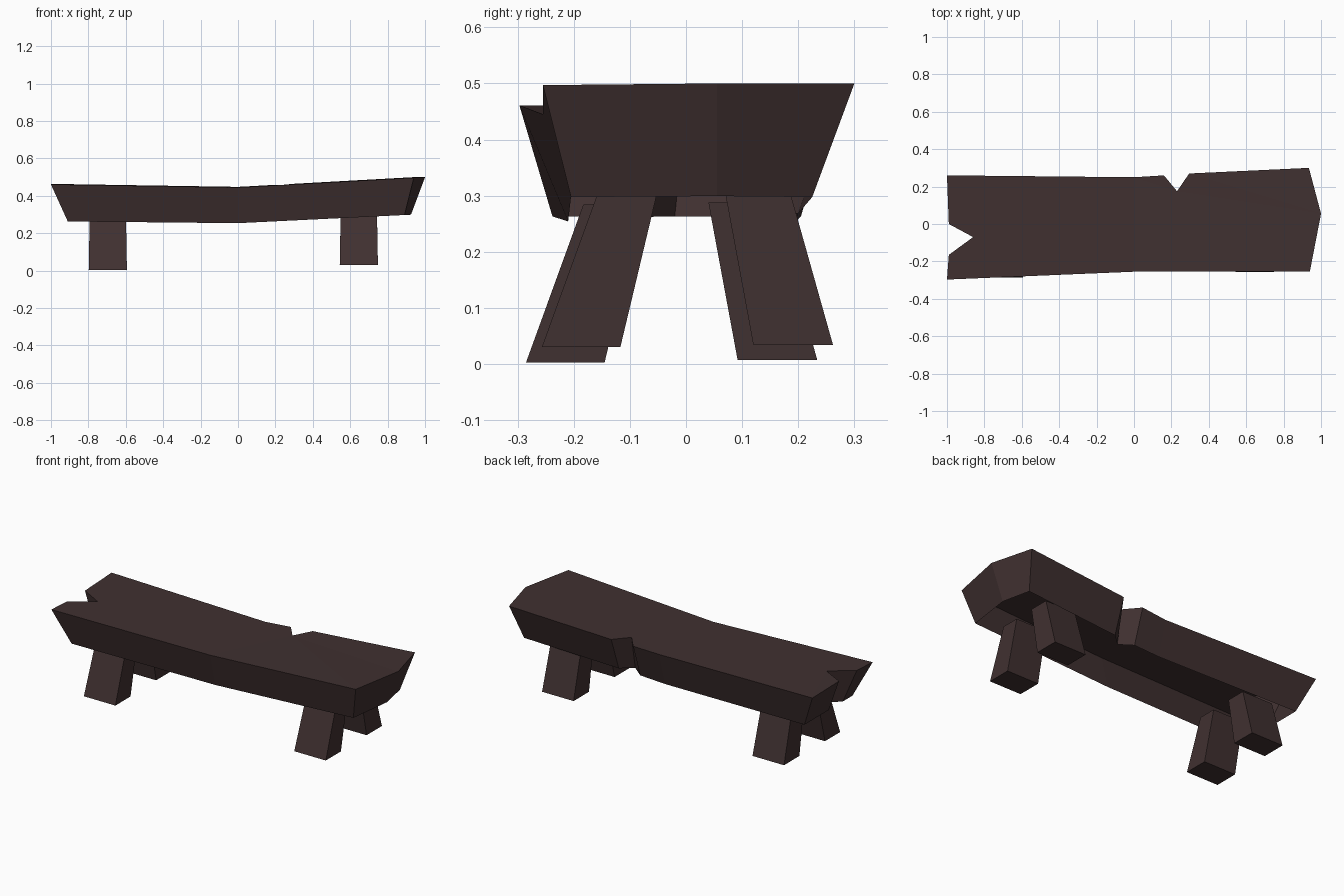
import bpy, bmesh

if "Cube" in bpy.data.objects:
    bpy.data.objects.remove(bpy.data.objects["Cube"])

wood = bpy.data.materials.new("dark wood")
wood.diffuse_color = (0.051, 0.030, 0.030, 1)
wood.use_nodes = True
wood.node_tree.nodes["Principled BSDF"].inputs["Base Color"].default_value = wood.diffuse_color


def finish(bm, name):
    bmesh.ops.recalc_face_normals(bm, faces=bm.faces)
    mesh = bpy.data.meshes.new(name)
    bm.to_mesh(mesh)
    bm.free()
    mesh.materials.append(wood)
    bpy.context.collection.objects.link(bpy.data.objects.new(name, mesh))


def bend(x, left, mid, right):
    # height of the sagging plank along its length
    return mid + (left - mid) * -x if x < 0 else mid + (right - mid) * x / 0.94


# Seat: hollow plank, outline as (top x, y, bottom x, y), counter-clockwise
outline = [
    (0, -0.255, 0, -0.21), (0.94, -0.255, 0.89, -0.205),
    (1, 0.055, 0.925, 0.055), (0.935, 0.30, 0.89, 0.225),
    (0.295, 0.27, 0.295, 0.20), (0.23, 0.175, 0.23, 0.14),
    (0.16, 0.26, 0.16, 0.195), (0, 0.25, 0, 0.195),
    (-1, 0.26, -0.91, 0.205), (-0.99, 0.0, -0.91, -0.02),
    (-0.86, -0.07, -0.82, -0.07), (-0.99, -0.165, -0.91, -0.15),
    (-1, -0.297, -0.91, -0.238),
]
bm = bmesh.new()
top = [bm.verts.new((x, y, min(0.5, bend(x, 0.461, 0.445, 0.497) + (0.003 if y > 0.2 else 0))))
       for x, y, _, _ in outline]
low = [bm.verts.new((x, y, bend(x, 0.264, 0.254, 0.300))) for _, _, x, y in outline]
n = len(outline)
bm.faces.new(top[:8])                # right half of the top
bm.faces.new(top[7:] + top[:1])      # left half of the top
for i in range(n):
    j = (i + 1) % n
    bm.faces.new((top[i], low[i], low[j], top[j]))
bmesh.ops.triangulate(bm, faces=[f for f in bm.faces if len(f.verts) > 4])
# orient outward explicitly, since the shell is open below
finish(bm, "seat")


# Legs: splayed tapered blocks; left pair is shifted out and down
def leg(name, cx, dy, dz, bottom, top_span):
    bm = bmesh.new()
    rings = []
    for (y0, y1), z, h in ((bottom, 0.03, 0.102), (top_span, 0.311, 0.097)):
        rings.append([bm.verts.new((cx + sx * h, y + dy, z + dz))
                      for sx, y in ((-1, y0), (1, y0), (1, y1), (-1, y1))])
    a, b = rings
    bm.faces.new(a)
    bm.faces.new(b)
    for i in range(4):
        j = (i + 1) % 4
        bm.faces.new((a[i], a[j], b[j], b[i]))
    finish(bm, name)


for side, cx, dy, dz in (("right", 0.646, 0, 0), ("left", -0.696, -0.028, -0.027)):
    leg("front_leg_" + side, cx, dy, dz, (-0.257, -0.117), (-0.155, -0.05))
    leg("back_leg_" + side, cx, dy, dz + 0.004, (0.120, 0.262), (0.068, 0.183))
